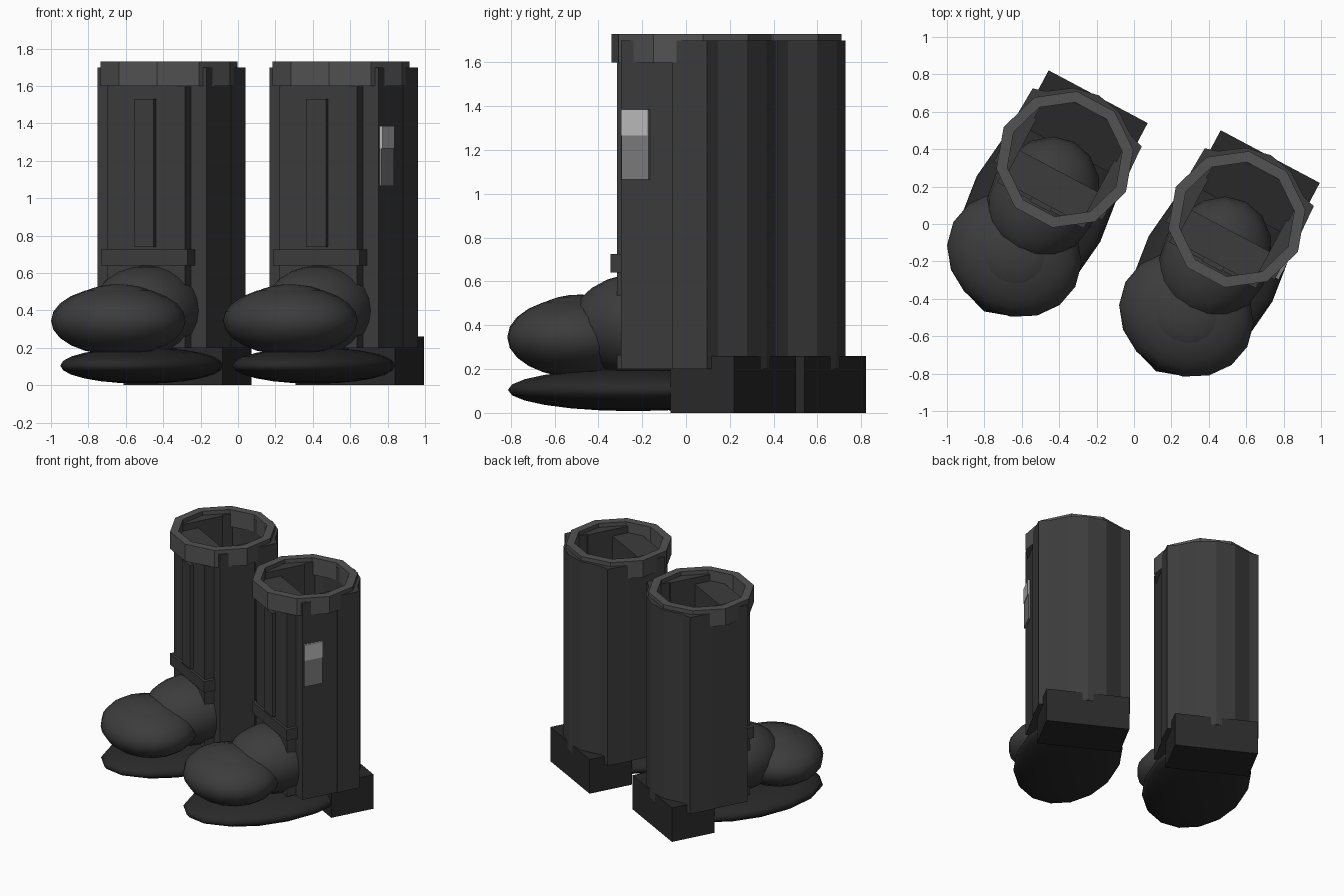
import bpy, bmesh, math
from mathutils import Matrix

if "Cube" in bpy.data.objects:
    bpy.data.objects.remove(bpy.data.objects["Cube"])

YAW = math.radians(-28)
BOOTS = {"left": (-0.37, 0.345), "right": (0.55, 0.025)}


def material(name, v):
    m = bpy.data.materials.new(name)
    m.diffuse_color = (v, v, v, 1)
    m.use_nodes = True
    m.node_tree.nodes["Principled BSDF"].inputs["Base Color"].default_value = m.diffuse_color
    return m


LEATHER = material("leather", 0.045)
CUFF = material("cuff_leather", 0.085)
RUBBER = material("rubber", 0.022)
TAG = material("tag_grey", 0.2)
TAG_LIGHT = material("tag_light", 0.5)


def finish(name, bm, mat, place, smooth=False):
    bmesh.ops.recalc_face_normals(bm, faces=bm.faces)
    me = bpy.data.meshes.new(name)
    bm.to_mesh(me)
    bm.free()
    for p in me.polygons:
        p.use_smooth = smooth
    me.materials.append(mat)
    ob = bpy.data.objects.new(name, me)
    ob.matrix_world = place
    bpy.context.collection.objects.link(ob)
    return ob


def box(name, lo, hi, mat, place):
    bm = bmesh.new()
    bmesh.ops.create_cube(bm, size=1)
    for v in bm.verts:
        v.co = [(a + b) / 2 + c * (b - a) for a, b, c in zip(lo, hi, v.co)]
    return finish(name, bm, mat, place)


def ball(name, centre, radii, mat, place):
    bm = bmesh.new()
    bmesh.ops.create_uvsphere(bm, u_segments=16, v_segments=12, radius=1)
    for v in bm.verts:
        v.co = [c + r * p for c, r, p in zip(centre, radii, v.co)]
    return finish(name, bm, mat, place, True)


def wall(name, outer, inner, z0, z1, mat, place, closed):
    """Upright wall between two matching plan outlines."""
    bm = bmesh.new()
    rings = [[bm.verts.new((x, y, z)) for x, y in pts]
             for pts, z in ((outer, z0), (outer, z1), (inner, z1), (inner, z0))]
    n = len(outer)
    for i in range(n if closed else n - 1):
        j = (i + 1) % n
        for k in range(4):
            a, b = rings[k], rings[(k + 1) % 4]
            bm.faces.new((a[i], a[j], b[j], b[i]))
    if not closed:
        bm.faces.new([r[0] for r in rings])
        bm.faces.new([r[-1] for r in rings])
    return finish(name, bm, mat, place)


def circle(r, n):
    return [(r * math.cos(2 * math.pi * i / n), r * math.sin(2 * math.pi * i / n)) for i in range(n)]


def mirrored(half):
    """Right half outline ending on the centre line, mirrored to the left."""
    return half + [(-x, y) for x, y in reversed(half[:-1])]


for side, (x, y) in BOOTS.items():
    M = Matrix.Translation((x, y, 0)) @ Matrix.Rotation(YAW, 4, 'Z')
    # foot
    ball(side + "_sole", (0, -0.30, 0.105), (0.374, 0.62, 0.097), RUBBER, M)
    box(side + "_heel", (-0.30, 0.05, 0), (0.30, 0.38, 0.26), RUBBER, M)
    ball(side + "_toe", (0, -0.575, 0.345), (0.369, 0.327, 0.185), LEATHER, M)
    ball(side + "_toe_cap", (0, -0.575, 0.45), (0.22, 0.20, 0.09), LEATHER, M)
    ball(side + "_instep", (0, -0.245, 0.40), (0.29, 0.351, 0.24), LEATHER, M)
    # shaft panels
    box(side + "_front_panel", (-0.235, -0.26, 0.2), (0.235, -0.07, 1.65), LEATHER, M)
    for s, tag in ((-1, "inner"), (1, "outer")):
        a, b = sorted((s * 0.235, s * 0.33))
        box(f"{side}_{tag}_side_panel", (a, -0.19, 0.2), (b, 0.12, 1.70), LEATHER, M)
    # rear of the shaft
    outer = mirrored([(0.338, 0.08), (0.33, 0.255), (0.26, 0.275), (0.138, 0.36), (0, 0.388)])
    inner = mirrored([(0.25, 0.08), (0.245, 0.2), (0.2, 0.24), (0.11, 0.29), (0, 0.30)])
    wall(side + "_rear_shell", outer, inner, 0.2, 1.70, LEATHER, M, False)
    # cuff, front strip and ankle strap
    wall(side + "_cuff", circle(0.37, 10), circle(0.31, 10), 1.60, 1.73, CUFF, M, True)
    box(side + "_front_strip", (-0.06, -0.285, 0.74), (0.06, -0.25, 1.53), LEATHER, M)
    box(side + "_ankle_strap", (-0.262, -0.278, 0.64), (0.262, -0.194, 0.725), LEATHER, M)
    # tag on the outer side of the right boot
    if side == "right":
        box("pull_tag", (0.32, -0.18, 1.065), (0.343, -0.04, 1.385), TAG, M)
        box("pull_tag_top", (0.32, -0.18, 1.265), (0.347, -0.04, 1.385), TAG_LIGHT, M)
